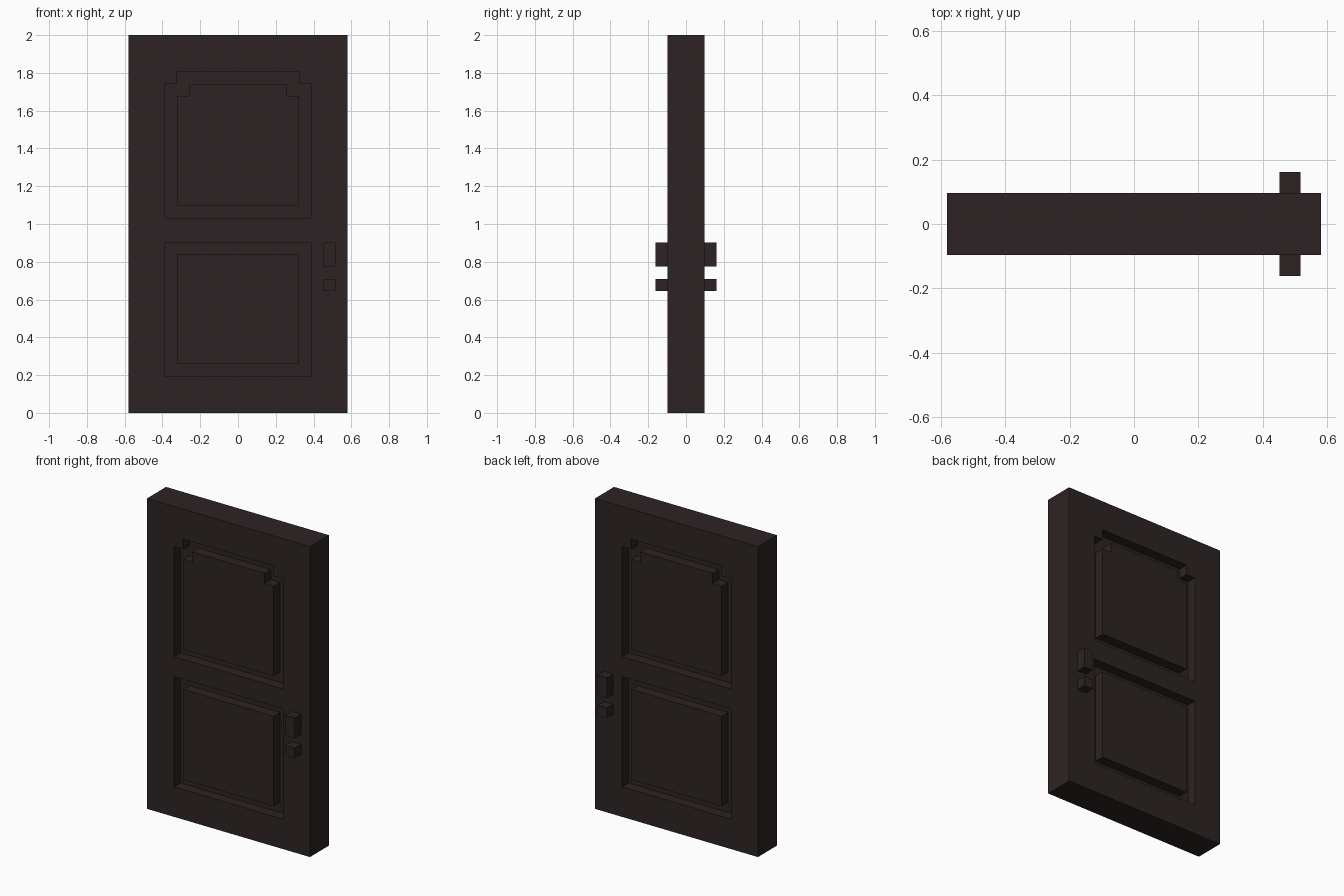
import bpy
import bmesh

cube = bpy.data.objects.get("Cube")
if cube:
    bpy.data.objects.remove(cube, do_unlink=True)

U = 2 / 31  # block unit: the door is 18 x 3 x 31 units

# Single dark wood colour
wood = bpy.data.materials.new("dark brown wood")
wood.use_nodes = True
colour = (0.027, 0.017, 0.017, 1)
wood.diffuse_color = colour
bsdf = wood.node_tree.nodes["Principled BSDF"]
bsdf.inputs["Base Color"].default_value = colour
bsdf.inputs["Roughness"].default_value = 0.8


def add_object(name, bm):
    bmesh.ops.recalc_face_normals(bm, faces=bm.faces)
    mesh = bpy.data.meshes.new(name)
    bm.to_mesh(mesh)
    bm.free()
    mesh.materials.append(wood)
    obj = bpy.data.objects.new(name, mesh)
    bpy.context.collection.objects.link(obj)
    return obj


def add_box(name, lo, hi):
    """Box between two corners given in block units."""
    bm = bmesh.new()
    bmesh.ops.create_cube(bm, size=1)
    for v in bm.verts:
        v.co = [(l + (c + 0.5) * (h - l)) * U for c, l, h in zip(v.co, lo, hi)]
    return add_object(name, bm)


def outline(half, bottom, top, notched):
    """Panel outline in x, z; the upper corners may be stepped in."""
    if notched:
        right = [(half, bottom), (half, top - 1), (half - 1, top - 1), (half - 1, top)]
    else:
        right = [(half, bottom), (half, top)]
    return right + [(-x, z) for x, z in reversed(right)]


def add_ring(bm, outer, inner, y0, y1):
    """Closed ring prism between two outlines, used to cut a groove."""
    loops = [[bm.verts.new((x * U, y * U, z * U)) for x, z in pts]
             for pts, y in ((outer, y0), (inner, y0), (inner, y1), (outer, y1))]
    n = len(outer)
    for a in range(4):
        p, q = loops[a], loops[(a + 1) % 4]
        for i in range(n):
            j = (i + 1) % n
            bm.faces.new((p[i], p[j], q[j], q[i]))


# Door slab
door = add_box("door_slab", (-9, -1.5, 0), (9, 1.5, 31))

# Grooves around the upper and lower panels, one unit deep on both sides
bm = bmesh.new()
for side in (-1, 1):
    for bottom, top, notched in ((3, 14, False), (16, 28, True)):
        add_ring(bm, outline(6, bottom, top, notched),
                 outline(5, bottom + 1, top - 1, notched), side * 0.5, side * 2.5)
cutter = add_object("groove_cutter", bm)
cutter.hide_render = True

mod = door.modifiers.new("panel_grooves", "BOOLEAN")
mod.operation = "DIFFERENCE"
mod.solver = "EXACT"
mod.object = cutter
bpy.context.view_layer.objects.active = door
bpy.ops.object.modifier_apply(modifier=mod.name)
bpy.data.objects.remove(cutter, do_unlink=True)

# Handle and lock block on each side
for label, side in (("front", -1), ("back", 1)):
    y0, y1 = sorted((side * 1.5, side * 2.5))
    add_box(label + "_handle", (7, y0, 12), (8, y1, 14))
    add_box(label + "_lock", (7, y0, 10), (8, y1, 11))
